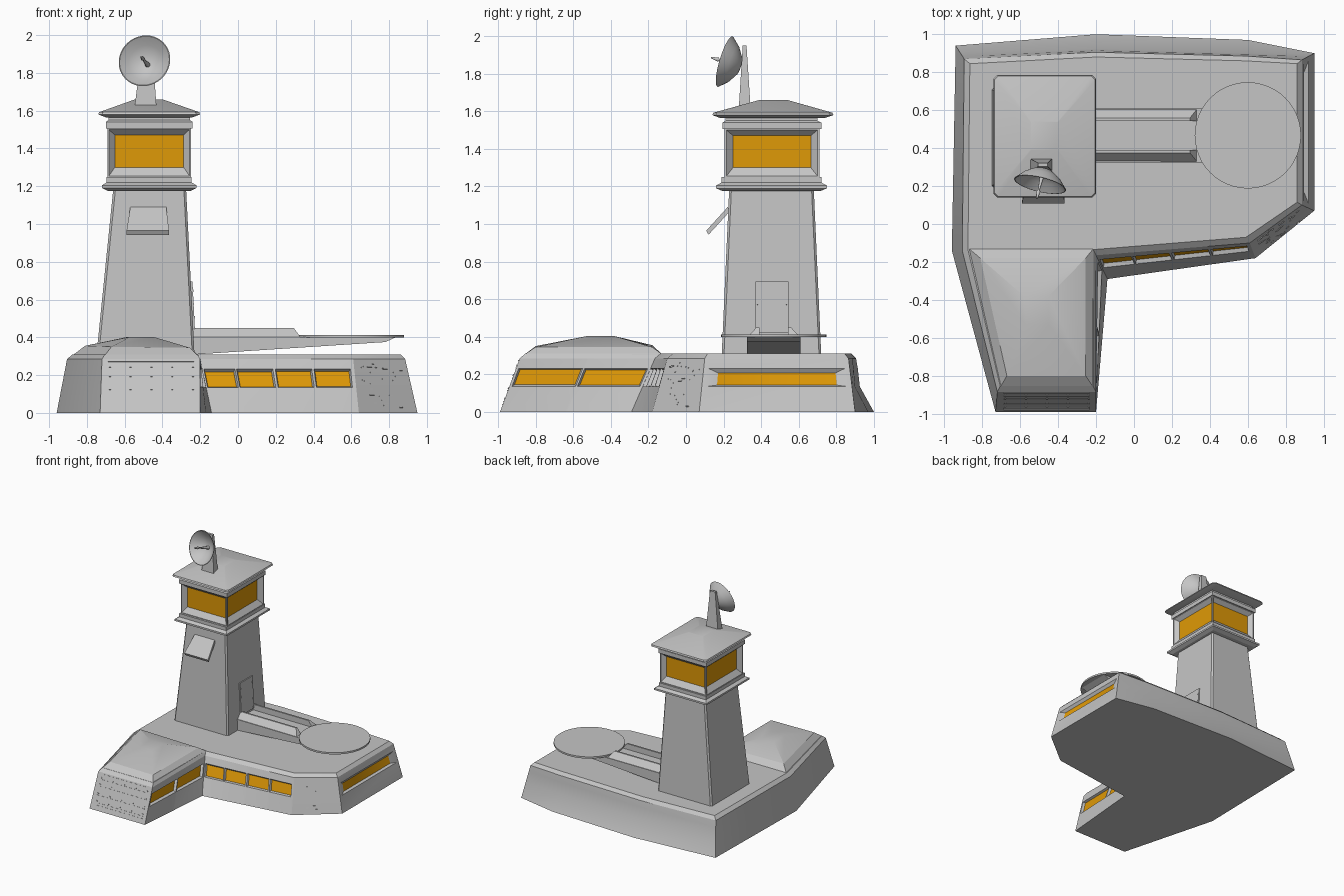
import bpy, bmesh, math, random
from mathutils import Vector, Matrix

if "Cube" in bpy.data.objects:
    bpy.data.objects.remove(bpy.data.objects["Cube"])

random.seed(4)


def material(name, rgb):
    m = bpy.data.materials.new(name)
    m.diffuse_color = (*rgb, 1)
    m.use_nodes = True
    m.node_tree.nodes["Principled BSDF"].inputs["Base Color"].default_value = m.diffuse_color
    return m


GREY = material("concrete grey", (0.56, 0.56, 0.56))
AMBER = material("amber glass", (0.74, 0.32, 0.002))


def finish(name, bm, mats, smooth):
    me = bpy.data.meshes.new(name)
    bm.to_mesh(me)
    bm.free()
    ob = bpy.data.objects.new(name, me)
    bpy.context.collection.objects.link(ob)
    for m in mats:
        me.materials.append(m)
    if smooth:
        bpy.ops.object.select_all(action='DESELECT')
        bpy.context.view_layer.objects.active = ob
        ob.select_set(True)
        bpy.ops.object.shade_smooth_by_angle(angle=math.radians(smooth))
    return ob


def loft(name, stacks, smooth=0):
    """One object from one or more stacks of rings, each capped at both ends."""
    bm = bmesh.new()
    for rings in stacks:
        vs = [[bm.verts.new(p) for p in r] for r in rings]
        n = len(vs[0])
        for a, b in zip(vs, vs[1:]):
            for i in range(n):
                j = (i + 1) % n
                bm.faces.new((a[i], a[j], b[j], b[i]))
        bm.faces.new(vs[0][::-1])
        bm.faces.new(vs[-1])
    bmesh.ops.recalc_face_normals(bm, faces=bm.faces[:])
    return finish(name, bm, [GREY], smooth)


def glazed_block(name, point, n, rows, wins, depth, top=None, smooth=0):
    """Closed block whose walls hold sunk windows in the second row.
    point(i, z) is corner i at height z; wins[i] = (spans, side, bottom, top margins)."""
    bm = bmesh.new()

    def face(pts, mat=0):
        f = bm.faces.new([bm.verts.new(p) for p in pts])
        f.material_index = mat

    for i in range(n):
        def P(u, z):
            return point(i, z).lerp(point((i + 1) % n, z), u)
        spans, mu, mb, mt = wins.get(i, ((), 0, 0, 0))
        cols = [0] + [u for s in spans for u in s] + [1]
        for r, (z0, z1) in enumerate(zip(rows, rows[1:])):
            for c, (u0, u1) in enumerate(zip(cols, cols[1:])):
                quad = [P(u0, z0), P(u1, z0), P(u1, z1), P(u0, z1)]
                if r != 1 or c % 2 == 0:
                    face(quad)
                    continue
                out = (quad[1] - quad[0]).cross(quad[3] - quad[0]).normalized() * depth
                a, b, lo, hi = u0 + mu, u1 - mu, z0 + mb, z1 - mt
                pane = [p - out for p in (P(a, lo), P(b, lo), P(b, hi), P(a, hi))]
                face(pane, 1)
                for k in range(4):
                    m = (k + 1) % 4
                    face((quad[k], quad[m], pane[m], pane[k]))
    face([point(i, rows[0]) for i in range(n)][::-1])
    brow_ring = [point(i, rows[-1]) for i in range(n)]
    if top:
        for i in range(n):
            j = (i + 1) % n
            face((brow_ring[i], brow_ring[j], top[j], top[i]))
    face(top or brow_ring)
    bmesh.ops.remove_doubles(bm, verts=bm.verts[:], dist=1e-5)
    return finish(name, bm, [GREY, AMBER], smooth)


def rect(z, x0, x1, y0, y1):
    return [(x0, y0, z), (x1, y0, z), (x1, y1, z), (x0, y1, z)]


def round_rect(z, x0, x1, y0, y1, r):
    return [(x0 + r, y0, z), (x1 - r, y0, z), (x1, y0 + r, z), (x1, y1 - r, z),
            (x1 - r, y1, z), (x0 + r, y1, z), (x0, y1 - r, z), (x0, y0 + r, z)]


def lathe(profile, mtx, n=40):
    return [[mtx @ Vector((r * math.cos(2 * math.pi * i / n), r * math.sin(2 * math.pi * i / n), z))
             for i in range(n)] for r, z in profile]


def wall(a, b, c):
    """Wall frame: origin a, s toward b, t up the slope, d outward."""
    a, b, c = Vector(a), Vector(b), Vector(c)
    u = (b - a).normalized()
    n = u.cross(c - a).normalized()
    v = n.cross(u)
    return lambda s, t, d: a + u * s + v * t + n * d


def plate(w, s0, s1, t0, t1, d0=-0.004, d1=0.004):
    return [[w(s0, t0, d), w(s1, t0, d), w(s1, t1, d), w(s0, t1, d)] for d in (d0, d1)]


# Base: sloping walls with a softened top edge and sunk windows
foot = [(-.96, -.14), (-.73, -.99), (-.2, -.99), (-.14, -.29), (.64, -.18),
        (.95, .07), (.95, .90), (.6, .97), (-.2, 1.0), (-.94, .94)]
brow = [(-.905, -.14), (-.72, -.885), (-.2, -.885), (-.2, -.165), (.61, -.10),
        (.885, .10), (.885, .865), (.59, .885), (-.2, .905), (-.895, .87)]
deck = [(-.875, -.135), (-.705, -.855), (-.215, -.855), (-.215, -.135), (.59, -.07),
        (.86, .115), (.86, .845), (.58, .86), (-.2, .88), (-.865, .845)]
BROW_Z = 0.285


def base_point(i, z):
    p = Vector((*foot[i], 0)).lerp(Vector((*brow[i], BROW_Z)), z / BROW_Z)
    if i in (7, 8):  # the back wall sags inward
        p.y -= 0.03 * max(0, 1 - abs(z - .135) / .135)
    return p


glazed_block("base", base_point, 10, [0, .135, .232, BROW_Z], {
    3: (((.010, .215), (.225, .464), (.48, .72), (.735, .975)), .008, .01, .007),
    2: (((.02, .497), (.51, .98)), .012, .01, .007),
    5: (((.03, .97),), .07, .012, .02)},
    0.02, [Vector((x, y, .31)) for x, y in deck], 25)


def base_wall(i):
    a, b = base_point(i, .19), base_point(i + 1, .19)
    return wall(a, b, (base_point(i, BROW_Z) + base_point(i + 1, BROW_Z)) / 2)


# Scattered small vents on the angled corner wall
corner = base_wall(4)
dashes = []
for _ in range(28):
    s, t = random.uniform(.03, .31), random.uniform(-.17, .07)
    dashes.append(plate(corner, s, s + random.choice((.01, .02, .03)), t, t + .005))
loft("corner_vents", dashes)

# Ribs and bolts on the wing's front wall
nose = base_wall(1)
rib_t = (-.165, -.145, -.085, -.012, .042, .085)
loft("nose_ribs", [plate(nose, .035, .49, t, t + .005) for t in rib_t])
loft("nose_bolts", [plate(nose, s, s + .01, t + .012, t + .022)
                    for t in rib_t[1:-1] for s in (.04, .15, .26, .37, .48)])

# Domed roof of the wing
loft("wing_roof", [[
    [(-.875, -.125, .305), (-.705, -.86, .305), (-.215, -.86, .305), (-.21, -.125, .305)],
    [(-.81, -.18, .355), (-.67, -.80, .35), (-.255, -.80, .345), (-.255, -.18, .345)],
    [(-.58, -.38, .403), (-.57, -.53, .403), (-.45, -.53, .403), (-.45, -.38, .403)]]], 20)

# Tower shaft, ledge, lookout, cornice and roof
loft("tower_shaft", [[round_rect(.30, -.75, -.23, .19, .72, .012),
                      round_rect(1.19, -.66, -.275, .23, .68, .012)]])
loft("tower_ledge", [[rect(1.175, -.69, -.25, .195, .715), rect(1.19, -.72, -.22, .16, .75),
                      rect(1.205, -.72, -.22, .16, .75), rect(1.22, -.695, -.245, .188, .722),
                      rect(1.25, -.695, -.245, .188, .722)]])
X0, X1, Y0, Y1 = -.692, -.248, .205, .71
posts = [(X0, Y0), (X1, Y0), (X1, Y1), (X0, Y1)]
opening = (((.02, .98),), .07, .045, .03)
glazed_block("lookout", lambda i, z: Vector((*posts[i], z)), 4, [1.245, 1.255, 1.5, 1.515],
             {i: opening for i in range(4)}, 0.033)
loft("tower_cornice", [[rect(1.505, -.70, -.24, .195, .72), rect(1.54, -.70, -.24, .195, .72),
                        rect(1.55, -.685, -.255, .21, .70), rect(1.575, -.685, -.255, .21, .70)]])
loft("tower_roof", [[round_rect(1.565, -.70, -.24, .18, .74, .02),
                     round_rect(1.58, -.74, -.20, .14, .785, .02),
                     round_rect(1.592, -.735, -.205, .145, .78, .02),
                     round_rect(1.66, -.545, -.40, .39, .54, .004)]], 20)

# Door on the tower's right side
shaft = wall((-.23, .19, .30), (-.23, .72, .30), (-.275, .45, 1.19))
loft("door", [plate(shaft, .18, .355, .12, .395, -.003, .009)])
loft("door_bolts", [plate(shaft, s, s + .006, t, t + .012, 0, .012)
                    for s in (.187, .342) for t in (.13, .20, .27, .34)])

# Awning on the tower's front
slab = [(-.57, .222, 1.09), (-.38, .222, 1.09), (-.365, .108, .965), (-.59, .108, .965)]
loft("awning", [[slab, [(x, y + .012, z - .022) for x, y, z in slab]]])

# Landing pad with its keel and walkway rails
loft("landing_pad", [lathe([(.28, .398), (.28, .413)], Matrix.Translation((.6, .467, 0)), 48)], 30)
keel = [(-.25, .308), (.78, .375), (.835, .40), (-.25, .402)]
loft("pad_keel", [[[(x, y, z) for x, z in keel] for y in (.325, .609)]])
rails = []
for f in (lambda y: y, lambda y: .934 - y):
    rails.append([rect(.395, -.25, .335, f(.325), f(.39)), rect(.45, -.25, .295, f(.375), f(.39))])
loft("walkway_rails", rails)

# Dish antenna on its mast
loft("dish_mast", [[rect(1.60, -.55, -.43, .28, .345), rect(1.95, -.505, -.455, .302, .322)]])
aim = Vector((-.22, -.94, .28)).normalized()
dish = Matrix.Translation((-.495, .208, 1.864)) @ aim.to_track_quat('Z', 'Y').to_matrix().to_4x4()
loft("dish", [lathe([(.004, -.09), (.05, -.079), (.1, -.045), (.14, 0),
                     (.135, .001), (.096, -.038), (.05, -.068), (.004, -.078)], dish)], 40)
loft("dish_feed", [lathe([(.014, -.08), (.005, .03), (.011, .04), (.004, .08)], dish, 10)], 40)
